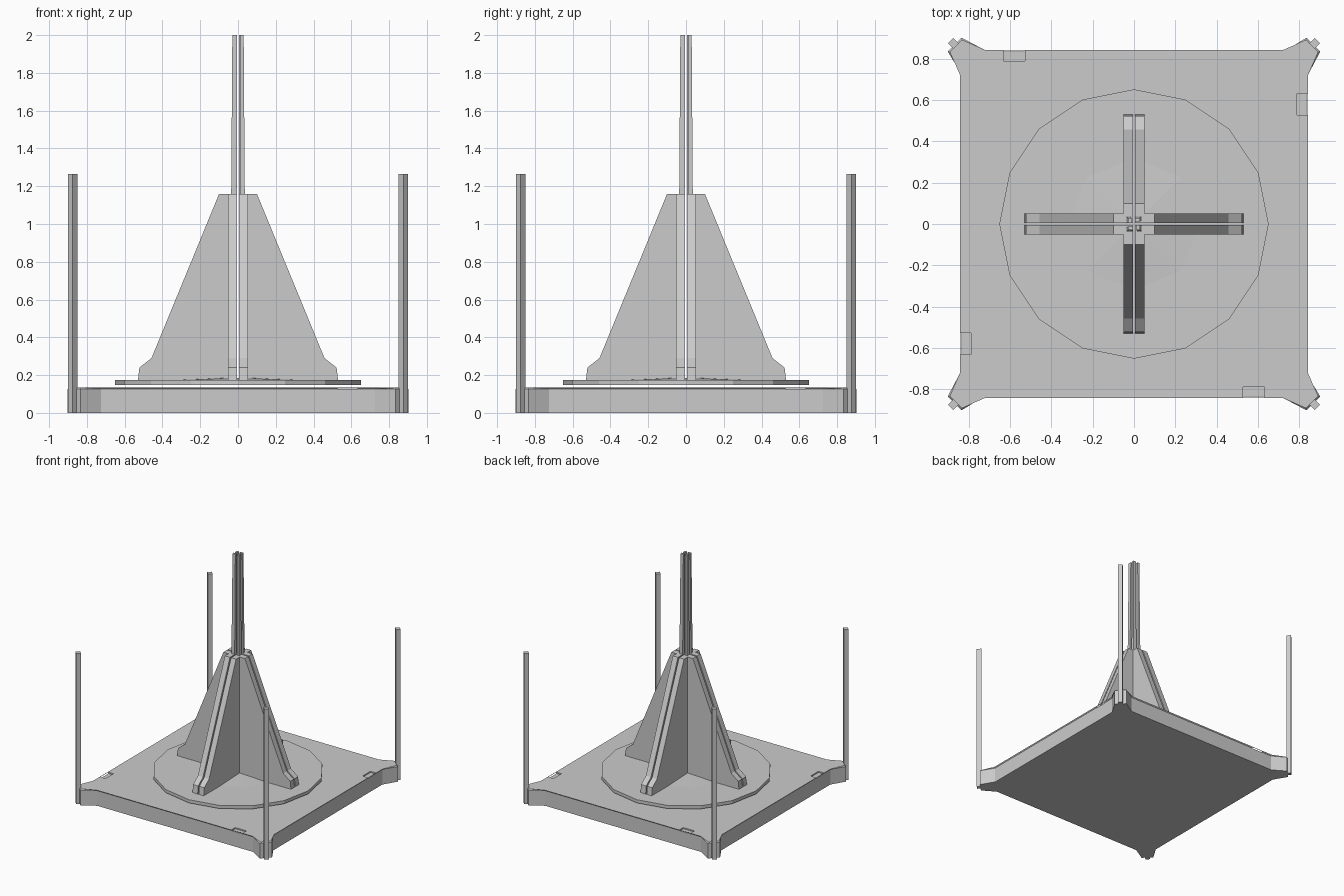
import bpy, bmesh
from math import pi, radians
from mathutils import Matrix

if "Cube" in bpy.data.objects:
    bpy.data.objects.remove(bpy.data.objects["Cube"])


def prism(bm, pts, place, depth):
    """Extrude a 2D outline: place(u, v, w) maps it to 3D, w runs over depth."""
    lo, hi = ([bm.verts.new(place(u, v, w)) for u, v in pts] for w in depth)
    n = len(pts)
    bm.faces.new(lo)
    bm.faces.new(hi)
    for i in range(n):
        j = (i + 1) % n
        bm.faces.new((lo[i], lo[j], hi[j], hi[i]))


def finish(bm, name, turn=0):
    bmesh.ops.recalc_face_normals(bm, faces=bm.faces)
    mesh = bpy.data.meshes.new(name)
    bm.to_mesh(mesh)
    bm.free()
    mesh.transform(Matrix.Rotation(turn, 4, 'Z'))
    ob = bpy.data.objects.new(name, mesh)
    bpy.context.collection.objects.link(ob)
    return ob


def cone(name, sides, r1, r2, z0, z1, x=0, y=0, turn=0):
    bm = bmesh.new()
    m = Matrix.Translation((x, y, (z0 + z1) / 2)) @ Matrix.Rotation(turn, 4, 'Z')
    bmesh.ops.create_cone(bm, cap_ends=True, segments=sides, radius1=r1,
                          radius2=r2, depth=z1 - z0, matrix=m)
    return finish(bm, name)


# Square base with flared corners and a thin bevelled top edge
corner = [(0.835, 0.725), (0.902, 0.835), (0.835, 0.902), (0.725, 0.835)]
outline = []
for k in range(4):
    for x, y in corner:
        for _ in range(k):
            x, y = -y, x
        outline.append((x, y))
bm = bmesh.new()
prism(bm, outline, lambda u, v, w: (u, v, w), (0, 0.135))
top = [e for e in bm.edges if all(v.co.z > 0.1 for v in e.verts)]
bmesh.ops.bevel(bm, geom=top, offset=0.008, segments=1, affect='EDGES')
base = finish(bm, "base")

# Shallow notches along the base edges
bm = bmesh.new()
for k in range(4):
    m = (Matrix.Rotation(k * pi / 2, 4, 'Z') @ Matrix.Translation((0.58, -0.815, 0.145))
         @ Matrix.Diagonal((0.105, 0.05, 0.04, 1)))
    bmesh.ops.create_cube(bm, size=1, matrix=m)
cutter = finish(bm, "notch_cutter")
cutter.hide_render = True
cutter.hide_viewport = True
mod = base.modifiers.new("notches", 'BOOLEAN')
mod.operation = 'DIFFERENCE'
mod.object = cutter
mod.solver = 'EXACT'

# Corner poles
for sx in (-1, 1):
    for sy in (-1, 1):
        cone("corner_pole", 4, 0.026, 0.026, 0, 1.265, sx * 0.875, sy * 0.875)

# Round platform with a low raised centre
cone("platform", 16, 0.652, 0.652, 0.148, 0.175)
cone("platform_centre", 8, 0.32, 0.05, 0.175, 0.186)

# Four tower quarters, separated by narrow slits, each with a thin spire
GAP, SIDE = 0.005, 0.052


def fin(start):
    return [(start, 0.172), (0.53, 0.172), (0.522, 0.24), (0.458, 0.29),
            (0.10, 1.16), (start, 1.16)]


for k in range(4):
    bm = bmesh.new()
    prism(bm, fin(GAP), lambda u, v, w: (u, w, v), (GAP, SIDE))
    prism(bm, fin(SIDE), lambda u, v, w: (w, u, v), (GAP, SIDE))
    finish(bm, "tower_quarter", k * pi / 2)

    bm = bmesh.new()
    lower = [(0.006, 0.014), (0.036, 0.014), (0.036, 0.036), (0.006, 0.036)]
    upper = [(0.004, 0.013), (0.030, 0.013), (0.030, 0.030), (0.004, 0.030)]
    prism(bm, [(0, 0), (1, 0), (1, 1), (0, 1)],
          lambda u, v, w: (*(upper if w else lower)[int(u + 3 * v - 2 * u * v)],
                           2.0 if w else 1.15), (0, 1))
    finish(bm, "spire", k * pi / 2)
